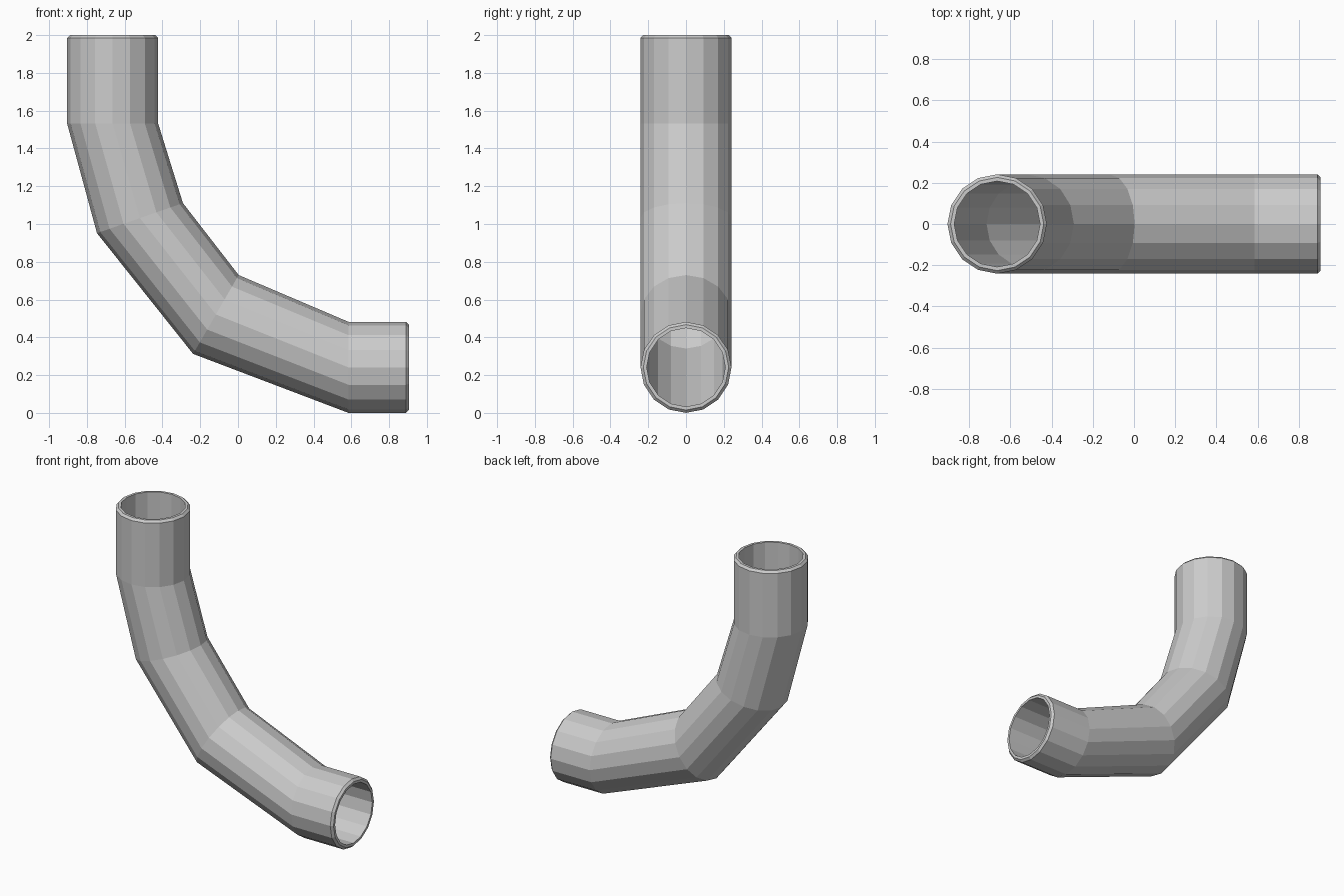
import bpy, bmesh, math
from mathutils import Vector

if "Cube" in bpy.data.objects:
    bpy.data.objects.remove(bpy.data.objects["Cube"])

SIDES = 16
R_OUT, R_IN, CHAMFER = 0.241, 0.208, 0.015

# Pipe stations: centre x, centre z, tilt of the cross-section in degrees
TOP = (-0.664, 2.0, 0)
BENDS = [(-0.664, 1.533, 0), (-0.519, 1.031, 19.3),
         (-0.117, 0.521, 60), (0.585, R_OUT, 90)]
END = (0.905, R_OUT, 90)

bm = bmesh.new()


def ring(station, radius):
    cx, cz, tilt = station
    t = math.radians(tilt)
    axis = Vector((math.cos(t), 0, math.sin(t)))
    verts = []
    for i in range(SIDES):
        a = 2 * math.pi * i / SIDES
        verts.append(bm.verts.new(Vector((cx, 0, cz)) + axis * radius * math.cos(a)
                                  + Vector((0, radius * math.sin(a), 0))))
    return verts


# Outer skin, chamfered rims and inner bore as one closed loop of rings
rings = [ring(TOP, R_OUT - CHAMFER), ring((TOP[0], TOP[1] - CHAMFER, 0), R_OUT)]
rings += [ring(s, R_OUT) for s in BENDS]
rings += [ring((END[0] - CHAMFER, END[1], 90), R_OUT), ring(END, R_OUT - CHAMFER)]
rings += [ring(END, R_IN)]
rings += [ring(s, R_IN) for s in reversed(BENDS)]
rings += [ring(TOP, R_IN)]

for k, a in enumerate(rings):
    b = rings[(k + 1) % len(rings)]
    for i in range(SIDES):
        j = (i + 1) % SIDES
        bm.faces.new((a[i], a[j], b[j], b[i]))
bmesh.ops.recalc_face_normals(bm, faces=bm.faces)

# Curved pipe object, flat shaded
mesh = bpy.data.meshes.new("curved_pipe")
bm.to_mesh(mesh)
bm.free()
pipe = bpy.data.objects.new("curved_pipe", mesh)
bpy.context.collection.objects.link(pipe)
